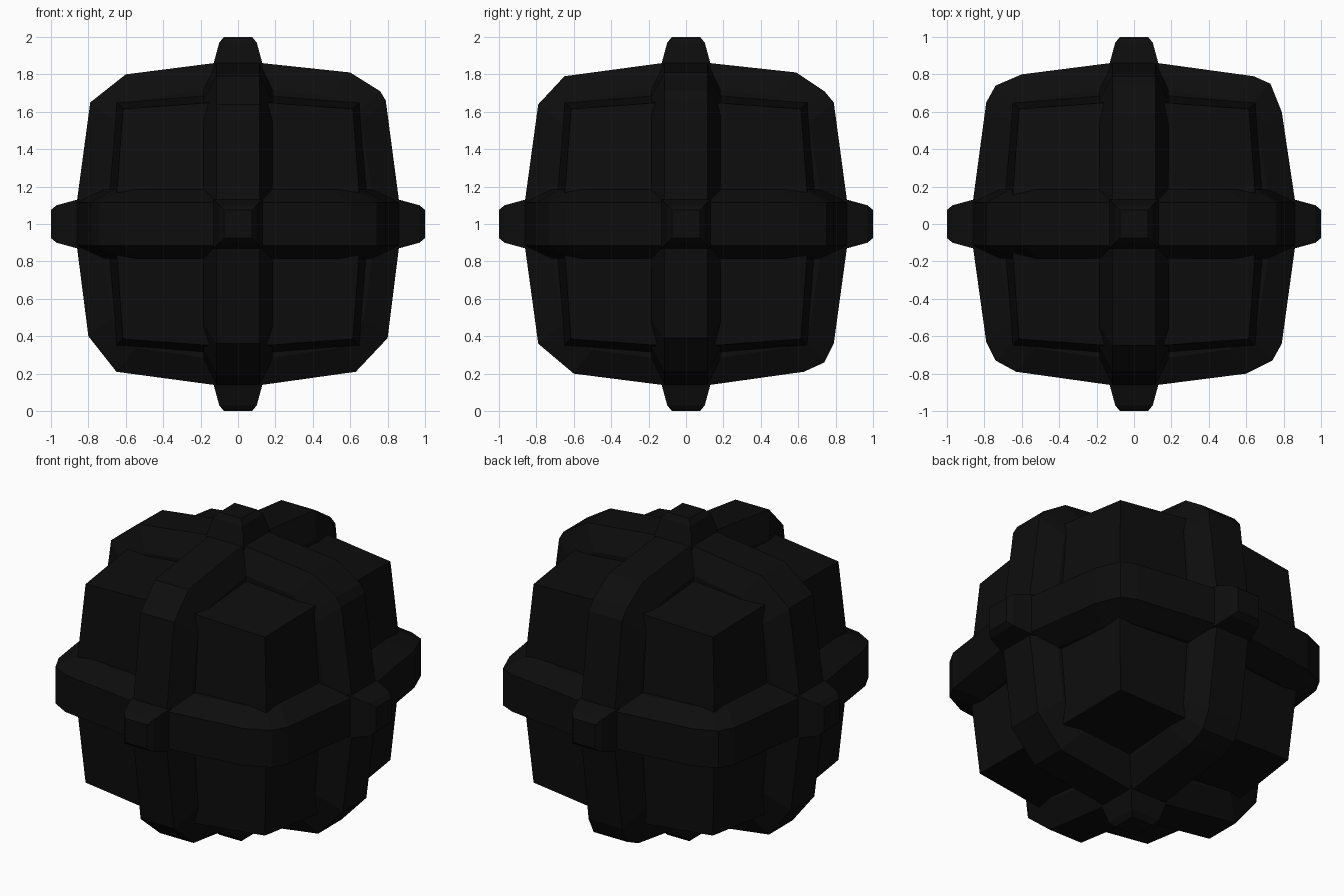
import bpy, bmesh
from mathutils import Vector

if "Cube" in bpy.data.objects:
    bpy.data.objects.remove(bpy.data.objects["Cube"])

black = bpy.data.materials.new("black_rock")
black.diffuse_color = (0.004, 0.004, 0.004, 1)
black.use_nodes = True
black.node_tree.nodes["Principled BSDF"].inputs["Base Color"].default_value = black.diffuse_color


def finish(name, bm):
    bmesh.ops.recalc_face_normals(bm, faces=bm.faces[:])
    me = bpy.data.meshes.new(name)
    bm.to_mesh(me)
    bm.free()
    ob = bpy.data.objects.new(name, me)
    ob.location.z = 1
    me.materials.append(black)
    bpy.context.collection.objects.link(ob)
    return ob


def loft(name, loops):
    """Closed solid through a list of equal-length point loops."""
    bm = bmesh.new()
    rows = [[bm.verts.new(p) for p in loop] for loop in loops]
    n = len(rows[0])
    for a, b in zip(rows, rows[1:]):
        for i in range(n):
            j = (i + 1) % n
            bm.faces.new((a[i], a[j], b[j], b[i]))
    bm.faces.new(rows[0][::-1])
    bm.faces.new(rows[-1])
    return finish(name, bm)


# Core: cube with 2 x 2 cells per face, faces bulging towards the axes
bm = bmesh.new()
bmesh.ops.create_cube(bm, size=2)
bmesh.ops.subdivide_edges(bm, edges=bm.edges[:], cuts=1, use_grid_fill=True)
radius = {1: 0.715, 2: 0.66, 3: 0.615}
for v in bm.verts:
    v.co *= radius[sum(abs(c) > 0.5 for c in v.co)]
finish("core", bm)


# Rings: chamfered square outlines, one around each axis, with sloped sides.
# Corner points are listed anticlockwise from the (+, +) corner.
def ring(name, u, v, corners):
    axes = [(1, 0), (0, 1), (-1, 0), (0, -1)]
    pts = []
    for (ax, ay), corner in zip(axes, corners):
        for s in (-0.13, 0.13):
            pts.append((0.86 * ax - s * ay, 0.86 * ay + s * ax))
        pts += corner
    w = 3 - u - v

    def loop(scale, h):
        out = []
        for a, b in pts:
            p = Vector()
            p[u] = a * scale if abs(a) > 0.3 else a
            p[v] = b * scale if abs(b) > 0.3 else b
            p[w] = h
            out.append(p)
        return out

    loft(name, [loop(0.84, -0.185), loop(1, -0.115),
                loop(1, 0.115), loop(0.84, 0.185)])


ring("ring_front", 0, 2, [
    [(.79, .66), (.76, .71), (.6, .81)], [(-.6, .8), (-.79, .65)],
    [(-.8, -.6), (-.65, -.79)], [(.63, -.79), (.8, -.61)]])
ring("ring_side", 1, 2, [
    [(.79, .65), (.74, .71), (.59, .81)], [(-.65, .79), (-.79, .64)],
    [(-.79, -.64), (-.6, -.8)], [(.63, -.79), (.74, -.74), (.79, -.64)]])
ring("ring_level", 0, 1, [
    [(.79, .6), (.73, .75), (.64, .79)], [(-.6, .8), (-.74, .74), (-.79, .65)],
    [(-.79, -.63), (-.74, -.73), (-.63, -.79)], [(.6, -.8), (.74, -.73), (.79, -.64)]])

# Knobs: tapered blocks on the six axis ends
square = [(-1, -1), (1, -1), (1, 1), (-1, 1)]
for axis, label in enumerate("xyz"):
    for side in (-1, 1):
        loops = []
        for r, half in ((0.8, 0.13), (0.86, 0.13), (0.97, 0.1), (1.0, 0.075)):
            row = []
            for a, b in square:
                p = Vector()
                p[axis] = r * side
                p[(axis + 1) % 3] = a * half
                p[(axis + 2) % 3] = b * half
                row.append(p)
            loops.append(row)
        loft(f"knob_{label}_{'plus' if side > 0 else 'minus'}", loops)
